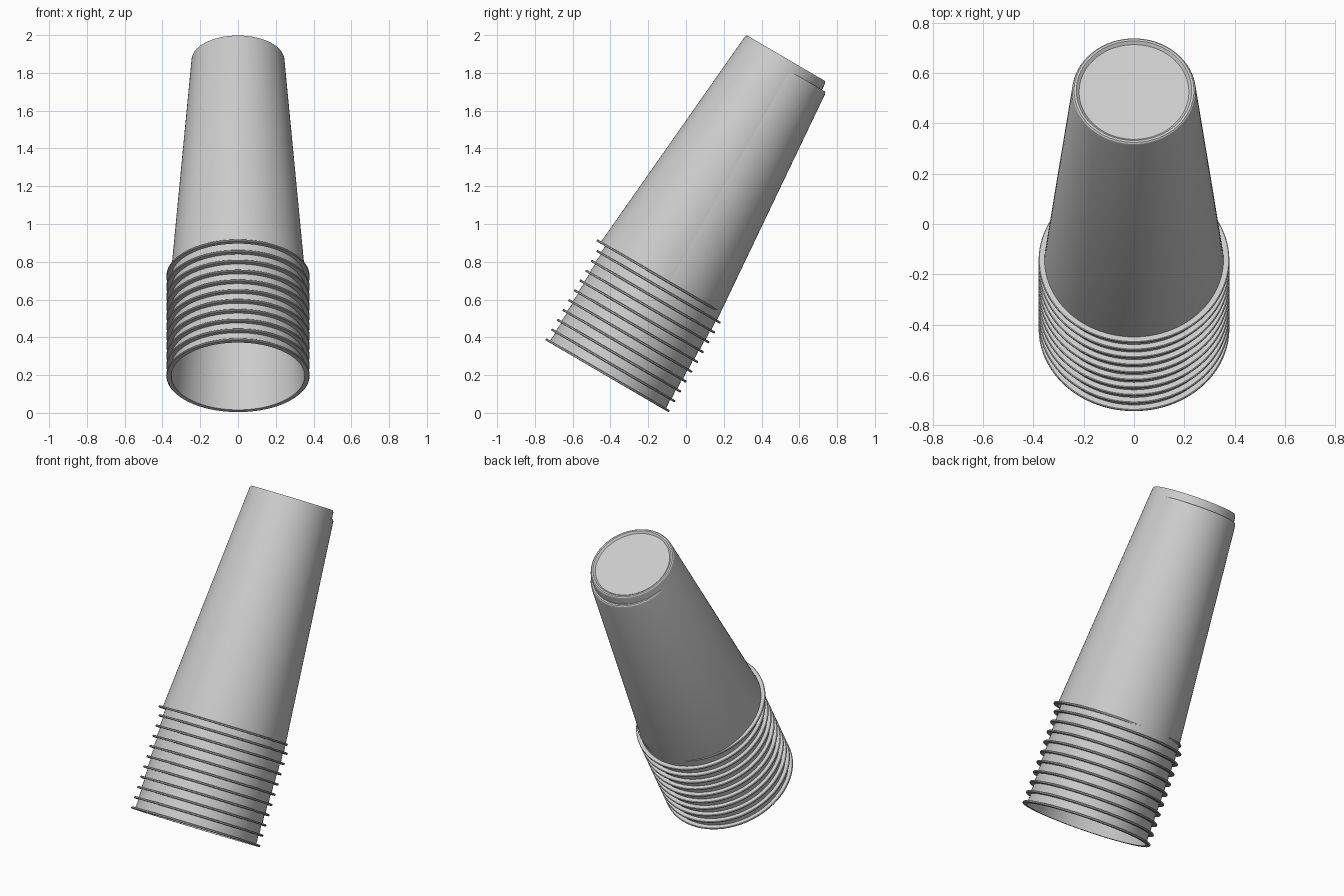
import bpy, bmesh, math
from mathutils import Matrix, Vector

if "Cube" in bpy.data.objects:
    bpy.data.objects.remove(bpy.data.objects["Cube"])

TILT = math.radians(-30.3)
SEG = 96
H = 1.343

# Half profile of one upside-down cup: (radius, height), mouth at 0, base at H
PROFILE = [(0, H - 0.010), (0.218, H - 0.010), (0.224, H - 0.004), (0.229, H),
           (0.238, H), (0.243, H - 0.004), (0.246, H - 0.012), (0.3555, 0.012),
           (0.376, 0.012), (0.379, 0.009), (0.379, 0.003), (0.376, 0),
           (0.353, 0), (0.242, H - 0.016), (0, H - 0.016)]


def make_cup(name, location):
    bm = bmesh.new()
    verts = [bm.verts.new((r, 0, z)) for r, z in PROFILE]
    edges = [bm.edges.new(p) for p in zip(verts, verts[1:])]
    bmesh.ops.spin(bm, geom=verts + edges, cent=(0, 0, 0), axis=(0, 0, 1),
                   angle=2 * math.pi, steps=SEG, use_duplicate=False)
    bmesh.ops.remove_doubles(bm, verts=bm.verts, dist=1e-4)
    bmesh.ops.recalc_face_normals(bm, faces=bm.faces)
    mesh = bpy.data.meshes.new(name)
    bm.to_mesh(mesh)
    bm.free()
    cup = bpy.data.objects.new(name, mesh)
    bpy.context.collection.objects.link(cup)
    cup.matrix_world = Matrix.Translation(location) @ Matrix.Rotation(TILT, 4, 'X')
    bpy.context.view_layer.objects.active = cup
    cup.select_set(True)
    bpy.ops.object.shade_smooth_by_angle(angle=math.radians(30))
    cup.select_set(False)


# Outermost cup, then the next one dropped straight down so it pokes through the back
top = Vector((0, -0.148, 0.718))
make_cup("cup_1", top)
second = top + Vector((0, 0, -0.056))
last = Vector((0, -0.418, 0.194))

# Remaining nested cups, spaced evenly along the tilted axis
COUNT = 10
for i in range(COUNT):
    make_cup(f"cup_{i + 2}", second.lerp(last, i / (COUNT - 1)))
